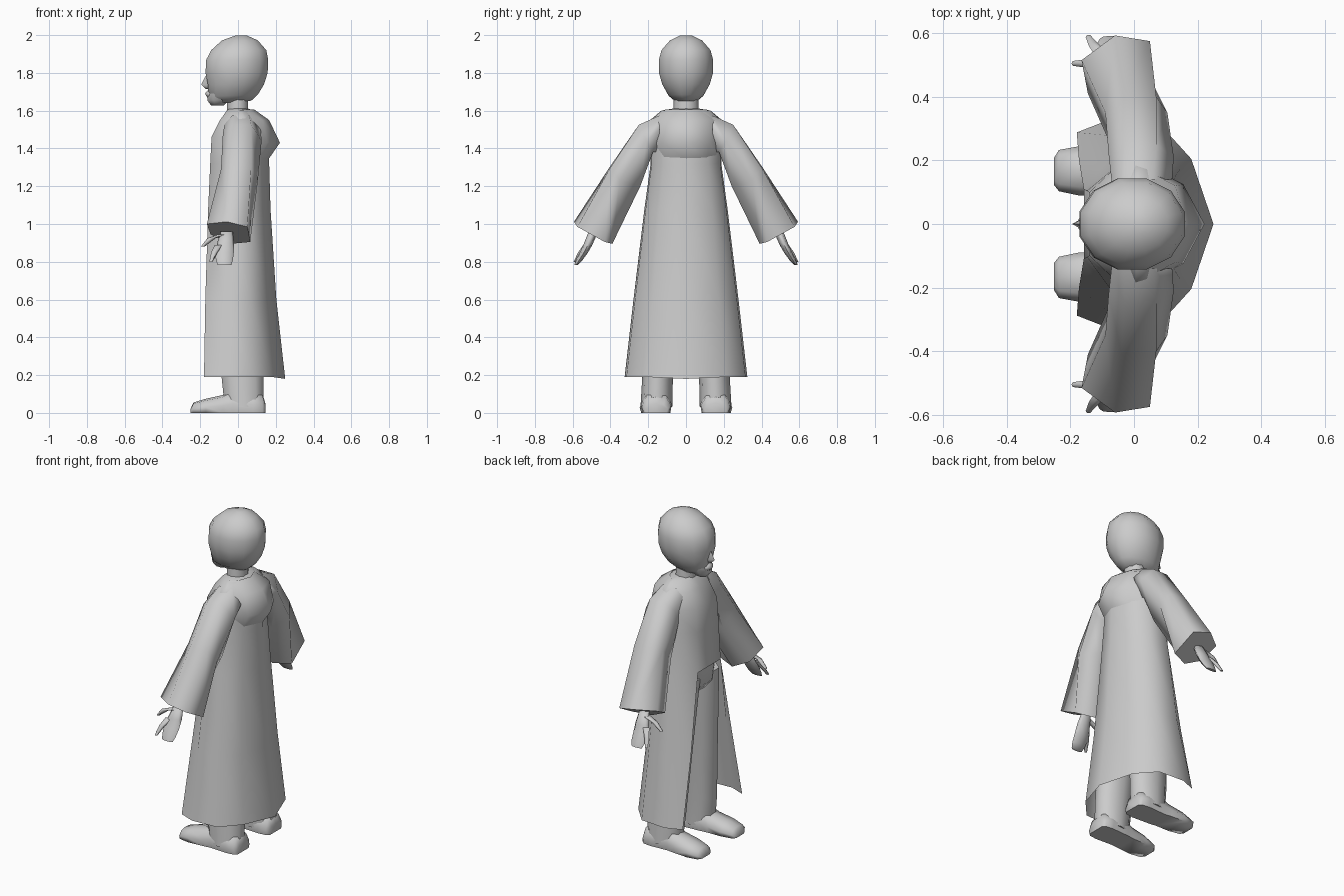
import bpy, bmesh, math

grey = bpy.data.materials.new("plain_grey")
grey.diffuse_color = (0.6, 0.6, 0.6, 1)


def loft(name, rings, closed=True, caps=(True, True), skip=None, angle=75):
    """Skin a list of equal-length point rings."""
    bm = bmesh.new()
    rows = [[bm.verts.new(p) for p in r] for r in rings]
    n = len(rings[0])
    for i in range(len(rows) - 1):
        for j in range(n if closed else n - 1):
            if skip and skip(i, j):
                continue
            k = (j + 1) % n
            bm.faces.new((rows[i][j], rows[i][k], rows[i + 1][k], rows[i + 1][j]))
    for on, row in zip(caps, (rows[0], rows[-1])):
        if on and closed:
            bm.faces.new(row)
    loose = [v for v in bm.verts if not v.link_faces]
    bmesh.ops.delete(bm, geom=loose, context='VERTS')
    bmesh.ops.recalc_face_normals(bm, faces=bm.faces)
    me = bpy.data.meshes.new(name)
    bm.to_mesh(me)
    bm.free()
    ob = bpy.data.objects.new(name, me)
    bpy.context.collection.objects.link(ob)
    me.materials.append(grey)
    bpy.context.view_layer.objects.active = ob
    ob.select_set(True)
    bpy.ops.object.shade_smooth_by_angle(angle=math.radians(angle))
    ob.select_set(False)
    return ob


def oval(x0, x1, w, z, n=12, y=0, tilt=0):
    """Horizontal oval from x0 to x1; tilt raises the back."""
    c, r, f = (x0 + x1) / 2, (x1 - x0) / 2, math.cos(math.pi / n)
    pts = []
    for k in range(n):
        a = 2 * math.pi * (k + 0.5) / n
        pts.append((c - r * math.cos(a) / f, y + w * math.sin(a) / f, z - tilt * math.cos(a)))
    return pts


def tube(name, path, n=6):
    """Tapered tube through (x, y, z, radius_x, radius_y) points."""
    return loft(name, [[(x + rx * math.cos(2 * math.pi * k / n),
                         y + ry * math.sin(2 * math.pi * k / n), z)
                        for k in range(n)] for x, y, z, rx, ry in path])


# head: stacked ovals (front x, back x, half width, z, back tilt)
head = [(-0.11, 0.07, 0.05, 1.645, 0.008), (-0.155, 0.105, 0.092, 1.68, 0.005),
        (-0.16, 0.138, 0.126, 1.74, 0), (-0.172, 0.157, 0.143, 1.80, 0),
        (-0.168, 0.16, 0.143, 1.87, 0), (-0.142, 0.15, 0.13, 1.92, 0),
        (-0.085, 0.105, 0.085, 1.972, 0), (-0.01, 0.045, 0.03, 1.999, 0)]
loft("head", [oval(a, b, w, z, 12, 0, t) for a, b, w, z, t in head])

# nose, lips and chin
loft("nose", [[(-0.155, -0.012, 1.79), (-0.155, 0.012, 1.79), (-0.168, 0, 1.79)],
              [(-0.15, -0.024, 1.735), (-0.15, 0.024, 1.735), (-0.195, 0, 1.738)],
              [(-0.15, -0.015, 1.715), (-0.15, 0.015, 1.715), (-0.17, 0, 1.715)]])
loft("lips", [oval(x, -0.12, w, z, 8) for x, w, z in
              ((-0.158, 0.025, 1.71), (-0.174, 0.036, 1.692),
               (-0.17, 0.034, 1.68), (-0.158, 0.025, 1.665))])
loft("chin", [oval(-0.143, -0.075, 0.03, 1.627, 8), oval(-0.162, -0.05, 0.055, 1.655, 8),
              oval(-0.158, -0.03, 0.07, 1.69, 8)])
loft("neck", [oval(-0.06, 0.055, 0.066, 1.56, 10), oval(-0.055, 0.05, 0.06, 1.70, 10)])

# robe: half outlines (z, front x, back x, half width, front edge y)
levels = [(0.19, -0.18, 0.25, 0.325, 0.288), (0.60, -0.173, 0.203, 0.278, 0.20),
          (1.08, -0.158, 0.172, 0.22, 0.11), (1.32, -0.147, 0.165, 0.187, 0.105),
          (1.46, -0.14, 0.165, 0.19, 0.10), (1.55, -0.095, 0.14, 0.19, 0.09),
          (1.60, -0.06, 0.085, 0.13, 0.06), (1.612, -0.045, 0.05, 0.065, 0.03)]
rings = []
for z, fx, bx, w, e in levels:
    s = min(1, w / 0.19)
    half = [(fx, e), (fx + 0.10 * s if z > 1.5 else fx + 0.095, w),
            (bx * 0.32, w * 0.97), (bx * 0.72, w * 0.63)]
    right = [(x, -y, z) for x, y in half]
    left = [(x, y, z) for x, y in half]
    dz = z - 0.01 if z < 0.2 else z
    rings.append([(fx, 0, z)] + left + [(bx, 0, dz)] + right[::-1])
# the front strip is left open below the waist
loft("robe", rings, caps=(False, True), skip=lambda i, j: i < 2 and j in (0, 9))

# hood lying on the upper back: (centre x, mid x, side x, mid y, side y, z)
hood = [(0.085, 0.06, 0.02, 0.07, 0.11, 1.607), (0.165, 0.13, 0.03, 0.12, 0.175, 1.55),
        (0.222, 0.155, 0.06, 0.125, 0.175, 1.43), (0.163, 0.115, 0.05, 0.115, 0.172, 1.345)]
loft("hood", [[(c, -b, z), (m, -y, z), (x, 0, z), (m, y, z), (c, b, z)]
              for x, m, c, y, b, z in hood], closed=False)

# hips joining the two legs
loft("hips", [oval(-0.10, 0.11, 0.14, 0.92, 10), oval(-0.138, 0.13, 0.17, 0.97, 10),
              oval(-0.153, 0.14, 0.18, 1.10, 10), oval(-0.14, 0.14, 0.17, 1.25, 10)])

for side, s in (("left", 1), ("right", -1)):
    # sleeve: shoulder, upper arm, elbow and flared cuff
    sleeve = [
        [(-0.07, .13, 1.53), (-0.03, .14, 1.575), (.06, .14, 1.575),
         (.12, .14, 1.50), (.07, .14, 1.38), (-0.06, .14, 1.38)],
        [(-0.08, .22, 1.48), (-0.03, .25, 1.525), (.07, .25, 1.525),
         (.125, .21, 1.44), (.08, .175, 1.38), (-0.07, .175, 1.38)],
        [(-0.09, .35, 1.29), (-0.04, .405, 1.30), (.07, .40, 1.30),
         (.105, .35, 1.23), (.06, .242, 1.20), (-0.075, .252, 1.20)],
        [(-0.165, .515, 1.0), (-0.06, .593, 1.012), (.05, .575, .985),
         (.065, .43, .905), (-0.04, .39, .895), (-0.145, .41, .945)]]
    loft(side + "_sleeve", [[(x, s * y, z) for x, y, z in r] for r in sleeve], angle=70)

    # hand with spread fingers
    tube(side + "_hand", [(-0.06, s * .49, .96, .032, .025), (-0.065, s * .515, .90, .045, .024),
                          (-0.072, s * .54, .85, .05, .022), (-0.072, s * .565, .81, .045, .018),
                          (-0.072, s * .582, .783, .036, .010)], 8)
    tube(side + "_thumb", [(-0.08, s * .50, .945, .025, .02), (-0.14, s * .505, .925, .022, .015),
                           (-0.187, s * .505, .88, .010, .009)])
    tube(side + "_index_finger", [(-0.10, s * .53, .89, .022, .015),
                                  (-0.125, s * .56, .85, .017, .013),
                                  (-0.143, s * .588, .80, .009, .008)])

    # trouser leg
    loft(side + "_leg", [oval(a, b, w, z, 10, s * y) for a, b, w, z, y in
                         ((-0.07, 0.135, 0.08, 0.03, .157), (-0.088, 0.135, 0.077, 0.20, .15),
                          (-0.11, 0.132, 0.08, 0.55, .125), (-0.142, 0.135, 0.083, 1.02, .092))])

    # shoe: cross-sections from toe to heel (x, centre y, half width, height)
    shoe = []
    for x, y, w, h in ((-0.252, .165, .042, .02), (-0.236, .168, .065, .055),
                       (-0.17, .167, .078, .075), (-0.08, .163, .075, .095),
                       (-0.03, .157, .075, .122), (0.08, .157, .082, .115),
                       (0.13, .157, .076, .10), (0.145, .157, .06, .05)):
        shoe.append([(x, s * (y + w * u), h * v) for u, v in
                     ((-0.9, 0), (-1, .4), (-0.65, .88), (0, 1), (.65, .88), (1, .4), (.9, 0))])
    loft(side + "_shoe", shoe)
